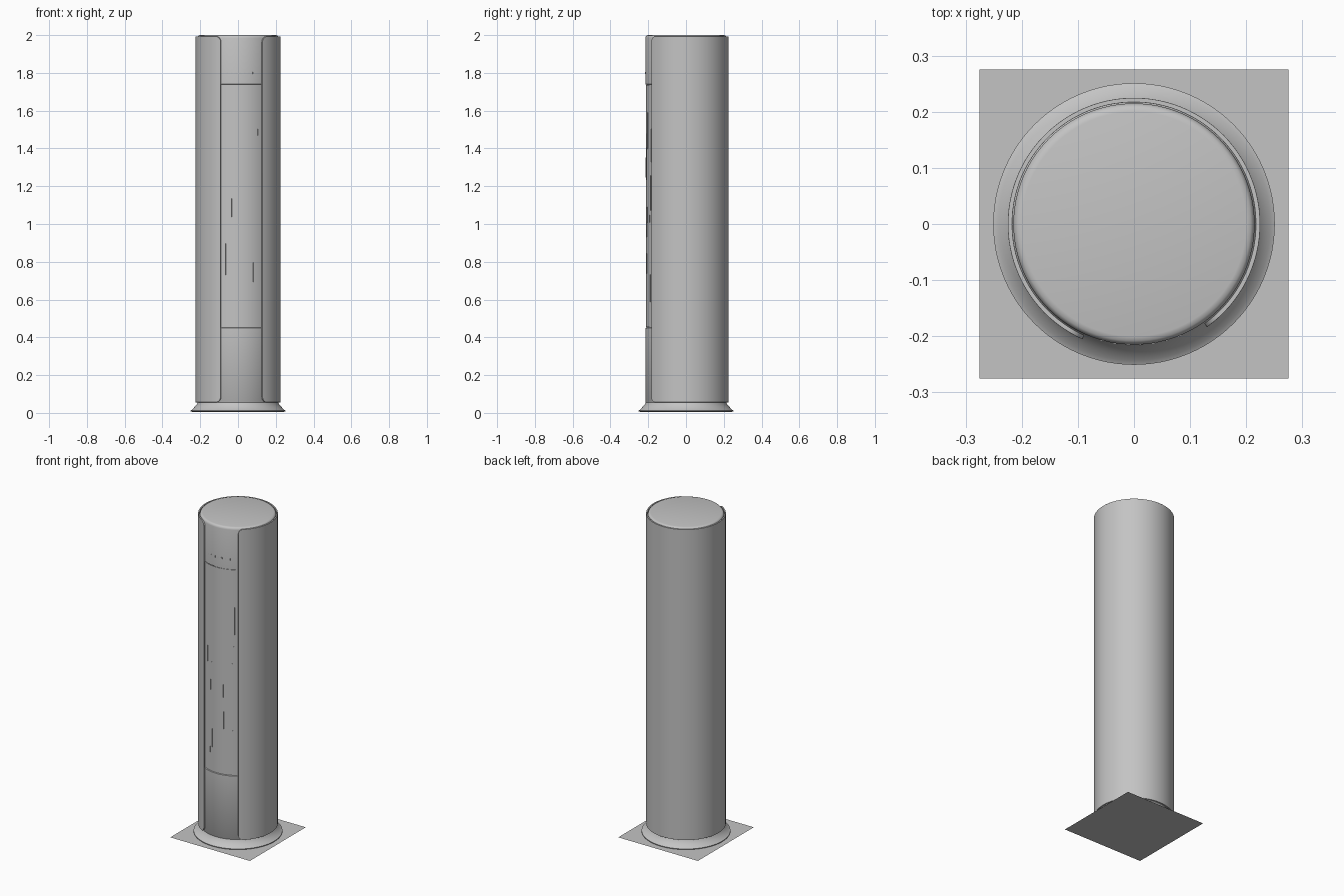
import bpy, bmesh, math, random

cube = bpy.data.objects.get("Cube")
if cube:
    bpy.data.objects.remove(cube)
random.seed(4)

grey = bpy.data.materials.new("satin_grey")
grey.use_nodes = True
colour = (0.55, 0.55, 0.55, 1)
grey.diffuse_color = colour
grey.node_tree.nodes["Principled BSDF"].inputs["Base Color"].default_value = colour


def finish(name, bm, smooth=True):
    bmesh.ops.recalc_face_normals(bm, faces=bm.faces)
    mesh = bpy.data.meshes.new(name)
    bm.to_mesh(mesh)
    bm.free()
    mesh.materials.append(grey)
    obj = bpy.data.objects.new(name, mesh)
    bpy.context.collection.objects.link(obj)
    if smooth:
        bpy.ops.object.select_all(action='DESELECT')
        obj.select_set(True)
        bpy.context.view_layer.objects.active = obj
        bpy.ops.object.shade_smooth_by_angle(angle=math.radians(35))
    return obj


def lathe(name, profile, steps=96):
    """Spin (radius, z) points around the z axis and cap both ends."""
    bm = bmesh.new()
    rings = [[bm.verts.new((r * math.cos(2 * math.pi * i / steps),
                            r * math.sin(2 * math.pi * i / steps), z))
              for i in range(steps)] for r, z in profile]
    for low, high in zip(rings, rings[1:]):
        for i in range(steps):
            j = (i + 1) % steps
            bm.faces.new((low[i], low[j], high[j], high[i]))
    bm.faces.new(rings[0])
    bm.faces.new(rings[-1])
    return finish(name, bm)


def curved_panel(bm, r_in, r_out, columns):
    """Closed curved plate; each column is (angle, bottom z, top z)."""
    loops = []
    for a, z0, z1 in columns:
        c, s = math.cos(a), math.sin(a)
        loops.append([bm.verts.new((r * c, r * s, z)) for r, z in
                      ((r_in, z0), (r_out, z0), (r_out, z1), (r_in, z1))])
    for p, q in zip(loops, loops[1:]):
        for k in range(4):
            n = (k + 1) % 4
            bm.faces.new((p[k], q[k], q[n], p[n]))
    bm.faces.new(loops[0])
    bm.faces.new(loops[-1])


def front_angle(x, r):
    return -math.acos(x / r)


# Thin square floor plate
bm = bmesh.new()
bmesh.ops.create_grid(bm, x_segments=1, y_segments=1, size=0.275)
finish("floor_plate", bm, smooth=False)

# Flared round foot
lathe("flared_foot", [(0.24, 0.004), (0.251, 0.009), (0.251, 0.013),
                      (0.243, 0.017), (0.23, 0.032), (0.217, 0.046),
                      (0.213, 0.06)])

# Inner column, with a shallow recess for the grille and a rounded top
lathe("inner_column", [(0.205, 0.04), (0.215, 0.055), (0.215, 0.45),
                       (0.209, 0.452), (0.209, 1.738), (0.215, 1.74),
                       (0.215, 1.985), (0.213, 1.993), (0.208, 1.998),
                       (0.2, 2.0)])

# Wrapped outer shell, open at the front, with rounded opening corners
R = 0.225
start = front_angle(0.13, R)
end = front_angle(-0.092, R) + 2 * math.pi
corner = 0.03
span = end - start
edge = corner / R
steps = [edge * (1 - math.cos(math.pi * i / 16)) for i in range(9)]
middle = [edge + (span - 2 * edge) * i / 84 for i in range(1, 84)]
offsets = steps + middle + [span - s for s in reversed(steps)]
columns = []
for t in offsets:
    d = min(min(t, span - t) * R, corner)
    cut = corner - math.sqrt(max(0, corner ** 2 - (corner - d) ** 2))
    columns.append((start + t, 0.056 + cut, 1.993 - cut))
bm = bmesh.new()
curved_panel(bm, 0.217, R, columns)
shell = finish("outer_shell", bm)
bevel = shell.modifiers.new("soft_edges", 'BEVEL')
bevel.width = 0.002
bevel.segments = 2
bevel.limit_method = 'ANGLE'
bevel.angle_limit = math.radians(50)

# Grille: smooth insert with faint, broken vertical slats
a0, a1 = front_angle(-0.085, 0.212), front_angle(0.122, 0.212)
bm = bmesh.new()
curved_panel(bm, 0.206, 0.212,
             [(a0 + (a1 - a0) * i / 20, 0.455, 1.735) for i in range(21)])
finish("grille_insert", bm)
bm = bmesh.new()
for i in range(26):
    a = a0 + (a1 - a0) * random.uniform(0.03, 0.97)
    z = random.uniform(0.5, 1.5)
    h = random.uniform(0.06, 0.2)
    curved_panel(bm, 0.21, 0.2135, [(a, z, z + h), (a + 0.012, z, z + h)])
finish("grille_slats", bm)

# Row of small control marks above the grille
bm = bmesh.new()
for i in range(7):
    a = front_angle(-0.06 + i * 0.023, 0.215)
    curved_panel(bm, 0.213, 0.2165, [(a, 1.795, 1.806), (a + 0.035, 1.795, 1.806)])
finish("control_marks", bm)
